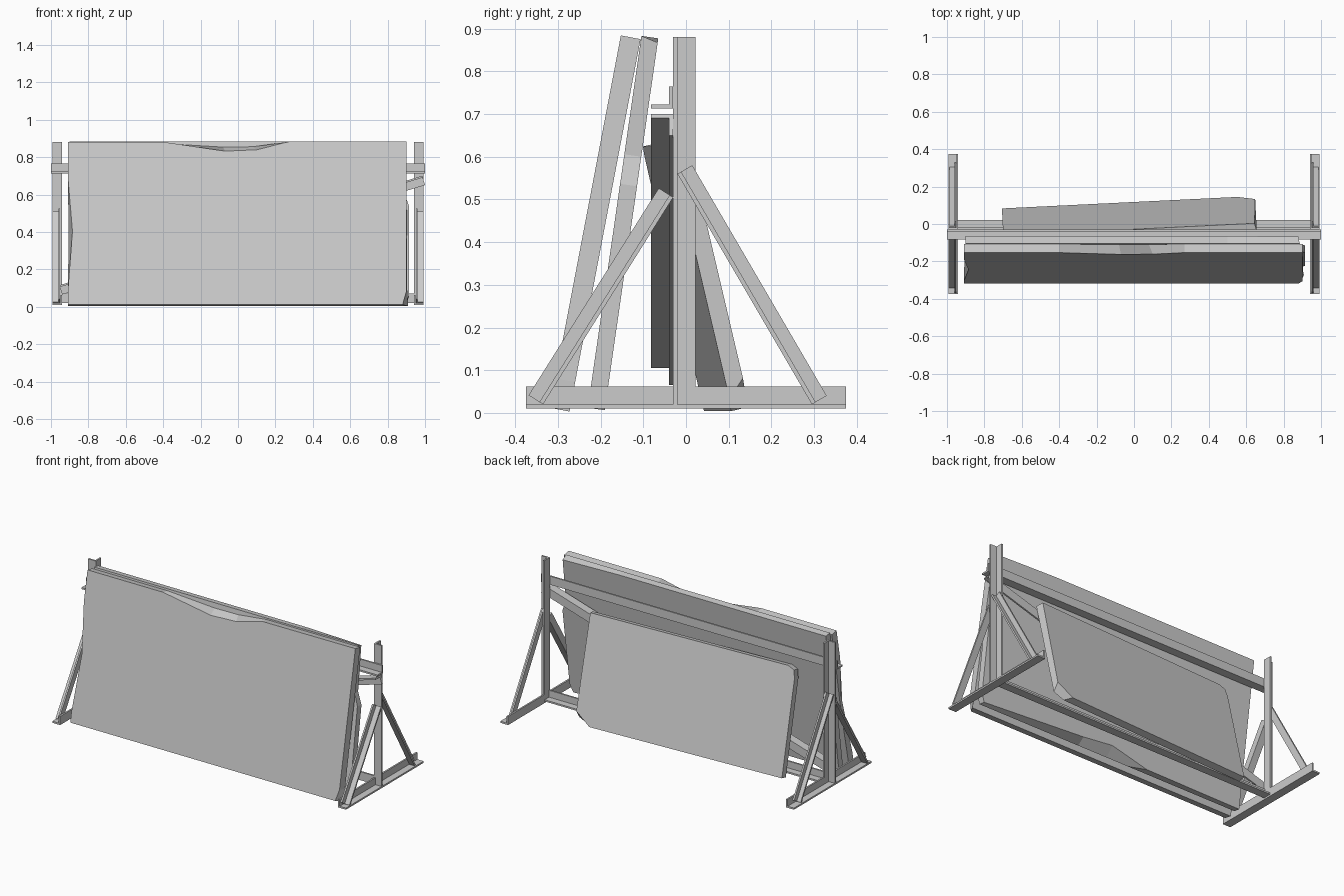
import bpy, bmesh
from math import radians, sin, cos
from mathutils import Vector, Matrix

if "Cube" in bpy.data.objects:
    bpy.data.objects.remove(bpy.data.objects["Cube"])


def loft(name, loop_a, loop_b):
    """Closed solid between two matching outlines."""
    bm = bmesh.new()
    a = [bm.verts.new(p) for p in loop_a]
    b = [bm.verts.new(p) for p in loop_b]
    bm.faces.new(a)
    bm.faces.new(b[::-1])
    for i in range(len(a)):
        j = (i + 1) % len(a)
        bm.faces.new((a[i], b[i], b[j], a[j]))
    bmesh.ops.recalc_face_normals(bm, faces=bm.faces)
    me = bpy.data.meshes.new(name)
    bm.to_mesh(me)
    bm.free()
    ob = bpy.data.objects.new(name, me)
    bpy.context.collection.objects.link(ob)
    return ob


def angle_bar(name, p0, p1, da, db, la=0.052, lb=0.052, t=0.01):
    """L-section bar: corner runs p0-p1, flanges point along da and db."""
    da, db = Vector(da).normalized(), Vector(db).normalized()
    prof = [(0, 0), (la, 0), (la, t), (t, t), (t, lb), (0, lb)]
    ring = lambda p: [Vector(p) + da * u + db * v for u, v in prof]
    return loft(name, ring(p0), ring(p1))


def slab(name, front, back, thick, loc, lean, turn=0):
    """Chipped stone slab; positive lean tips the top towards +y."""
    s, c = sin(radians(lean)), cos(radians(lean))
    m = Matrix.Translation(loc) @ Matrix.Rotation(radians(turn), 4, 'Z')
    pt = lambda u, v, w: m @ Vector((u, v * s + w * c, v * c - w * s))
    return loft(name, [pt(u, v, 0) for u, v in front],
                [pt(u, v, thick) for u, v in back])


# End frames
for side, sx in (("left", -1), ("right", 1)):
    out, xi, xb = (sx, 0, 0), sx * 0.94, sx * 0.951
    angle_bar(side + "_base", (xi, -0.375, 0.01), (xi, 0.375, 0.01),
              (0, 0, 1), out)
    angle_bar(side + "_post", (xi, -0.03, 0.02), (xi, -0.03, 0.88),
              (0, 1, 0), out)
    angle_bar(side + "_front_brace", (xb, -0.335, 0.02), (xb, -0.03, 0.505),
              (0, -0.844, 0.536), out, 0.04, 0.042)
    angle_bar(side + "_rear_brace", (xb, 0.295, 0.02), (xb, -0.02, 0.56),
              (0, 0.864, 0.504), out, 0.04, 0.036)

# Cross beams and diagonal tie
angle_bar("top_beam", (-1, -0.03, 0.713), (1, -0.03, 0.713),
          (0, -1, 0), (0, 0, 1))
angle_bar("bottom_beam", (-0.94, -0.03, 0.02), (0.94, -0.03, 0.02),
          (0, 1, 0), (0, 0, 1))
angle_bar("diagonal_tie", (-0.955, -0.03, 0.115), (0.985, -0.03, 0.70),
          (0, -1, 0), (0.287, 0, -0.958))

# Front slab with a chipped top edge
slab("front_slab",
     [(-.91, 0), (.88, 0), (.9, .07), (.9, .888), (.27, .886), (.1, .842),
      (-.07, .835), (-.4, .885), (-.91, .885), (-.91, .7), (-.885, .4), (-.91, .07)],
     [(-.91, 0), (.91, 0), (.905, .07), (.9, .888), (.27, .888), (.08, .868),
      (-.08, .866), (-.4, .885), (-.91, .885), (-.91, .7), (-.905, .4), (-.91, .07)],
     0.047, (0, -0.319, 0.012), 10.8)

# Second slab behind it, irregular at the right
slab("middle_slab",
     [(-.9, 0), (-.15, 0), (0, 0), (.2, 0), (.895, 0), (.915, .05), (.915, .53),
      (.89, .6), (.885, .88), (.5, .88), (-.9, .88)],
     [(-.9, 0), (-.25, .005), (0, .06), (.2, .04), (.895, 0), (.915, .05), (.915, .53),
      (.885, .6), (.88, .87), (.5, .88), (-.9, .88)],
     0.04, (0, -0.23, 0.012), 8.2)

# Smaller rear slab, slightly turned, leaning forward on the beams
slab("rear_slab",
     [(-.69, 0), (.6, 0), (.665, .03), (.665, .637), (-.64, .637), (-.68, .62), (-.69, .57), (-.69, .06)],
     [(-.69, 0), (.57, 0), (.665, .07), (.655, .637), (-.64, .637), (-.68, .62), (-.69, .57), (-.69, .06)],
     0.042, (-0.015, 0.076, 0.004), -13.2, 2.8)
